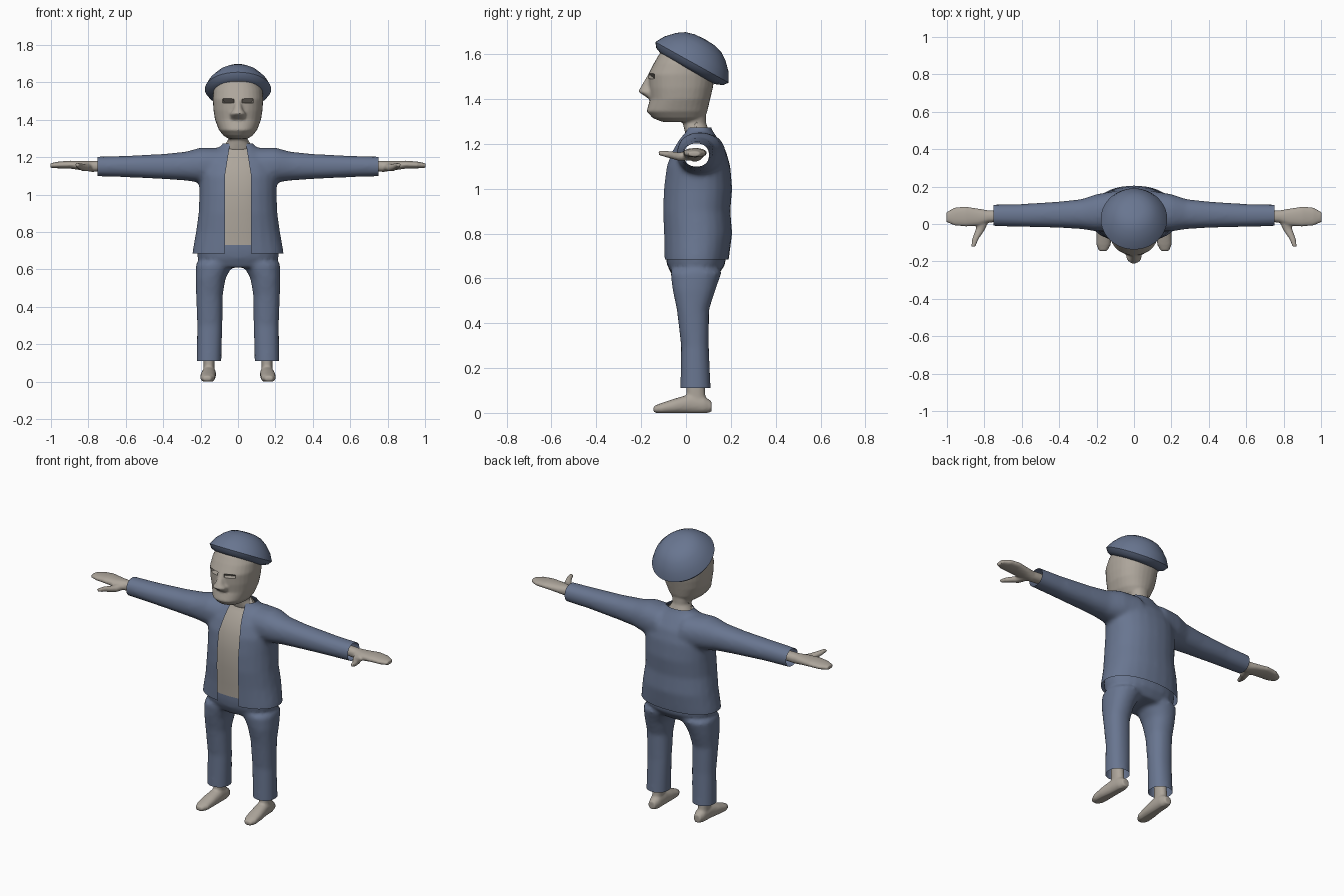
import bpy, bmesh, math
from mathutils import Matrix, Vector

cube = bpy.data.objects.get("Cube")
if cube:
    bpy.data.objects.remove(cube, do_unlink=True)


def material(name, rgb):
    m = bpy.data.materials.new(name)
    m.use_nodes = True
    col = (*rgb, 1)
    m.diffuse_color = col
    bsdf = m.node_tree.nodes["Principled BSDF"]
    bsdf.inputs["Base Color"].default_value = col
    bsdf.inputs["Roughness"].default_value = 0.8
    return m


BLUE = material("slate_blue_cloth", (0.14, 0.18, 0.28))
SKIN = material("warm_grey_skin", (0.42, 0.38, 0.33))


def loft(bm, axis, rings, mirror=1, n=24, power=0.9):
    """Closed tube through rings of (position, centre a, centre b, radius a, radius b)."""
    loops = []
    for t, a, b, ra, rb in rings:
        loop = []
        for i in range(n):
            c, s = math.cos(math.tau * i / n), math.sin(math.tau * i / n)
            p = a + ra * math.copysign(abs(c) ** power, c)
            q = b + rb * math.copysign(abs(s) ** power, s)
            x, y, z = {"x": (t, p, q), "y": (p, t, q), "z": (p, q, t)}[axis]
            loop.append(bm.verts.new((x * mirror, y, z)))
        loops.append(loop)
    faces = [bm.faces.new(loops[0]), bm.faces.new(loops[-1])]
    for u, v in zip(loops, loops[1:]):
        for i in range(n):
            j = (i + 1) % n
            faces.append(bm.faces.new((u[i], u[j], v[j], v[i])))
    bmesh.ops.recalc_face_normals(bm, faces=faces)


def body(rings, inset=0):
    """Turn (z, front, back, half width) rows into rings about x = 0."""
    return [(z, 0, (f + k) / 2, w - inset, (k - f) / 2 - inset) for z, f, k, w in rings]


def make(name, bm, mat):
    mesh = bpy.data.meshes.new(name)
    bm.to_mesh(mesh)
    bm.free()
    obj = bpy.data.objects.new(name, mesh)
    bpy.context.collection.objects.link(obj)
    mesh.materials.append(mat)
    return obj


def bake(obj):
    """Replace the mesh with its modified result."""
    bpy.context.view_layer.update()
    dg = bpy.context.evaluated_depsgraph_get()
    mesh = bpy.data.meshes.new_from_object(obj.evaluated_get(dg))
    obj.modifiers.clear()
    mat = obj.data.materials[0]
    obj.data = mesh
    mesh.materials.clear()
    mesh.materials.append(mat)


def blend(obj, voxel, smooth):
    """Fuse overlapping lofts into one soft surface."""
    r = obj.modifiers.new("fuse", "REMESH")
    r.mode = "VOXEL"
    r.voxel_size = voxel
    s = obj.modifiers.new("soften", "SMOOTH")
    s.factor = 0.5
    s.iterations = smooth
    bake(obj)


def cut(bm, co, no, clear=True):
    geom = bm.verts[:] + bm.edges[:] + bm.faces[:]
    bmesh.ops.bisect_plane(bm, geom=geom, plane_co=co, plane_no=no, clear_outer=clear)


def finish(obj, angle=50):
    bpy.ops.object.select_all(action="DESELECT")
    obj.select_set(True)
    bpy.context.view_layer.objects.active = obj
    bpy.ops.object.shade_smooth_by_angle(angle=math.radians(angle))


# Jacket: trunk and sleeves fused, then opened at the cuffs, hem, collar and front
trunk = [(0.62, -.097, .18, .25), (0.70, -.10, .193, .243), (0.80, -.103, .206, .225),
         (0.90, -.109, .198, .211), (1.0, -.105, .206, .207), (1.1, -.092, .198, .21),
         (1.17, -.063, .178, .20), (1.22, -.033, .145, .15), (1.26, .0, .117, .09),
         (1.31, .01, .10, .06)]
sleeve = [(.08, .07, 1.15, .11, .10), (.2, .06, 1.157, .10, .094), (.28, .053, 1.152, .08, .077),
          (.4, .05, 1.15, .07, .067), (.6, .046, 1.15, .061, .057), (.82, .047, 1.15, .056, .051)]
bm = bmesh.new()
loft(bm, "z", body(trunk))
for side in (1, -1):
    loft(bm, "x", sleeve, side)
jacket = make("jacket", bm, BLUE)
blend(jacket, 0.012, 7)
bm = bmesh.new()
bm.from_mesh(jacket.data)
cut(bm, (0, 0, 0.685), (0, 0, -1))
cut(bm, (0, 0, 1.272), (0, 0, 1))
LAPEL = 0.16
for side in (1, -1):
    cut(bm, (.75 * side, 0, 0), (side, 0, 0))
    cut(bm, (.07 * side, 0, 0), (side, 0, 0), False)
    cut(bm, (.07 * side, 0, 1.1), (side, 0, LAPEL), False)
gap = []
for f in bm.faces:
    c = f.calc_center_median()
    if c.y < 0.05 and abs(c.x) < min(.07, .07 - LAPEL * (c.z - 1.1)):
        gap.append(f)
bmesh.ops.delete(bm, geom=gap, context="FACES")
bm.to_mesh(jacket.data)
bm.free()
finish(jacket)

# Bare chest strip behind the jacket opening
bm = bmesh.new()
loft(bm, "z", body(trunk, 0.016), n=48)
cut(bm, (0, 0, 0.72), (0, 0, -1))
cut(bm, (0, 0.05, 0), (0, 1, 0))
for side in (1, -1):
    cut(bm, (.11 * side, 0, 0), (side, 0, 0))
finish(make("chest", bm, SKIN))

# Trousers
hips = [(.61, -.06, .14, .195), (.66, -.085, .175, .216), (.70, -.091, .178, .222), (.78, -.093, .17, .21)]
leg = [(.06, .156, .043, .066, .069), (.3, .151, .04, .067, .062), (.46, .153, .031, .071, .072),
       (.55, .147, .036, .080, .096), (.63, .125, .045, .10, .115)]
bm = bmesh.new()
loft(bm, "z", body(hips))
for side in (1, -1):
    loft(bm, "z", leg, side)
trousers = make("trousers", bm, BLUE)
blend(trousers, 0.012, 6)
bm = bmesh.new()
bm.from_mesh(trousers.data)
cut(bm, (0, 0, 0.11), (0, 0, -1))
cut(bm, (0, 0, 0.73), (0, 0, 1))
bm.to_mesh(trousers.data)
bm.free()
finish(trousers)

# Hands with thumbs, and feet with ankles
palm = [(.68, .045, 1.155, .03, .028), (.78, .04, 1.15, .033, .029), (.83, .036, 1.154, .046, .025),
        (.90, .04, 1.16, .053, .021), (.96, .04, 1.158, .048, .018), (1.003, .037, 1.155, .026, .012)]
thumb = [(.03, .80, 1.148, .03, .022), (-.03, .822, 1.143, .025, .019),
         (-.08, .848, 1.153, .017, .015), (-.122, .86, 1.16, .011, .010)]
foot = [(-.145, .165, .016, .022, .014), (-.11, .163, .02, .039, .024), (-.05, .16, .03, .041, .034),
        (.02, .155, .04, .037, .044), (.08, .153, .035, .034, .039), (.114, .153, .028, .022, .024)]
ankle = [(.03, .155, .05, .03, .048), (.08, .155, .044, .029, .042), (.15, .155, .042, .03, .04)]
for side, label in ((1, "left"), (-1, "right")):
    bm = bmesh.new()
    loft(bm, "x", palm, side)
    loft(bm, "y", thumb, side)
    hand = make(label + "_hand", bm, SKIN)
    blend(hand, 0.006, 3)
    finish(hand)
    bm = bmesh.new()
    loft(bm, "y", foot, side)
    loft(bm, "z", ankle, side)
    shoe = make(label + "_foot", bm, SKIN)
    blend(shoe, 0.007, 3)
    for v in shoe.data.vertices:
        v.co.z = max(v.co.z, 0)
    finish(shoe)

# Head: skull, neck and nose fused
skull = [(1.298, -.105, .06, .05), (1.315, -.148, .08, .078), (1.345, -.176, .095, .102),
         (1.40, -.160, .108, .123), (1.45, -.166, .12, .131), (1.51, -.168, .13, .135),
         (1.56, -.143, .137, .131), (1.60, -.12, .13, .115), (1.64, -.08, .105, .08)]
neck = [(1.235, .0, .115, .08), (1.265, -.008, .10, .062), (1.29, -.014, .09, .05), (1.36, -.02, .09, .06)]
nose = [(1.398, 0, -.145, .038, .016), (1.432, 0, -.165, .043, .048),
        (1.455, 0, -.16, .026, .041), (1.505, 0, -.15, .014, .022)]
bm = bmesh.new()
loft(bm, "z", body(skull), n=32)
loft(bm, "z", body(neck))
loft(bm, "z", nose, power=0.8)
head = make("head", bm, SKIN)
blend(head, 0.007, 3)

# Eye slits: wedges carved under the brow
for side, label in ((1, "left"), (-1, "right")):
    bm = bmesh.new()
    wedge = [bm.verts.new((-.033, y, z)) for y, z in ((-.06, .055), (.03, -.01), (-.06, -.015))]
    face = bm.faces.new(wedge)
    ext = bmesh.ops.extrude_face_region(bm, geom=[face])
    bmesh.ops.translate(bm, vec=(.066, 0, 0), verts=[g for g in ext["geom"] if isinstance(g, bmesh.types.BMVert)])
    bmesh.ops.recalc_face_normals(bm, faces=bm.faces[:])
    cutter = make(label + "_eye_cutter", bm, SKIN)
    cutter.data.transform(Matrix.Translation((.053 * side, -.156, 1.502)) @ Matrix.Rotation(.40 * side, 4, "Z"))
    b = head.modifiers.new("eye", "BOOLEAN")
    b.operation = "DIFFERENCE"
    b.solver = "EXACT"
    b.object = cutter
    bake(head)
    bpy.data.objects.remove(cutter, do_unlink=True)
finish(head, 35)

# Beret: flattened dome tipped to the back
dome = [(.122, .004), (.119, .05), (.108, .09), (.085, .125), (.045, .164), (.004, .187), (-.018, .17), (-.032, .135)]
bm = bmesh.new()
loft(bm, "z", [(h, 0, 0, r * .95, r) for h, r in dome], n=40, power=1)
beret = make("beret", bm, BLUE)
beret.data.transform(Matrix.Translation((0, .025, 1.56)) @ Matrix.Rotation(math.radians(-29), 4, "X"))
finish(beret, 45)
